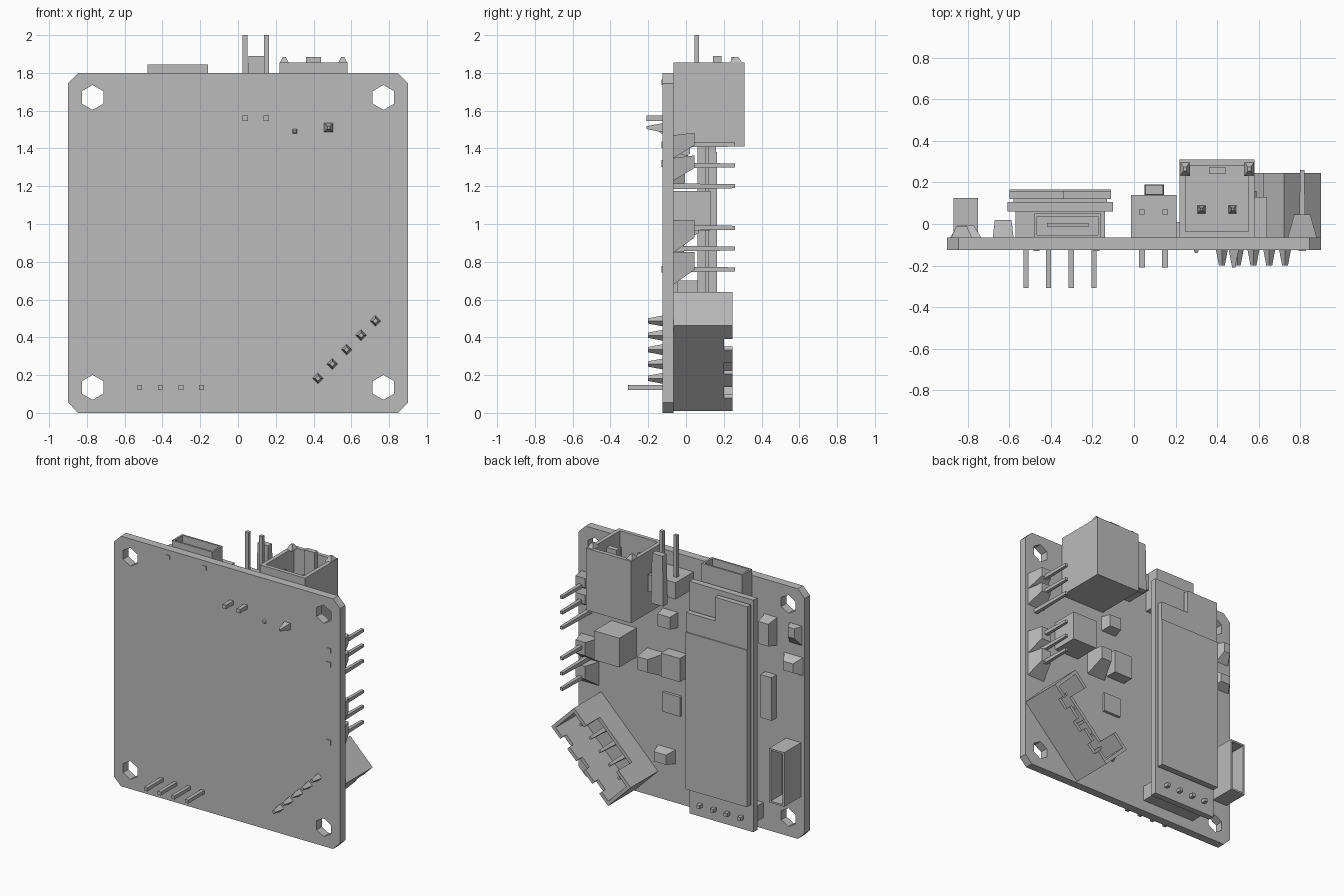
import bpy
import bmesh
from math import radians
from mathutils import Matrix, Vector

if "Cube" in bpy.data.objects:
    bpy.data.objects.remove(bpy.data.objects["Cube"], do_unlink=True)

grey = bpy.data.materials.new("plain_grey")
grey.use_nodes = True
COLOUR = (0.5, 0.5, 0.5, 1)
grey.diffuse_color = COLOUR
grey.node_tree.nodes["Principled BSDF"].inputs["Base Color"].default_value = COLOUR

BACK = -0.065    # rear surface of the board
FRONT = -0.125   # front surface of the board


def finish(name, bm, matrix=None):
    if matrix:
        bm.transform(matrix)
    bmesh.ops.recalc_face_normals(bm, faces=bm.faces[:])
    mesh = bpy.data.meshes.new(name)
    bm.to_mesh(mesh)
    bm.free()
    mesh.materials.append(grey)
    obj = bpy.data.objects.new(name, mesh)
    bpy.context.collection.objects.link(obj)
    return obj


def box(name, x, y, z, matrix=None, taper=None, scale=1.0, shift=(0, 0, 0),
        hollow=None, wall=0.03, depth=0.1):
    """Box from ranges; one side may be tapered or hollowed out."""
    bm = bmesh.new()
    bmesh.ops.create_cube(bm, size=1)
    low = Vector((x[0], y[0], z[0]))
    high = Vector((x[1], y[1], z[1]))
    size, mid = high - low, (low + high) / 2
    for v in bm.verts:
        v.co = Vector([c * s + m for c, s, m in zip(v.co, size, mid)])
    bm.normal_update()

    def side(direction):
        return max(bm.faces, key=lambda f: f.normal.dot(Vector(direction)))

    if taper:
        face = side(taper)
        centre = face.calc_center_median()
        for v in face.verts:
            v.co = centre + (v.co - centre) * scale + Vector(shift)
    if hollow:
        face = side(hollow)
        bmesh.ops.inset_individual(bm, faces=[face], thickness=wall)
        inner = bmesh.ops.extrude_discrete_faces(bm, faces=[face])["faces"][0]
        bmesh.ops.translate(bm, vec=Vector(hollow) * -depth, verts=inner.verts[:])
    return finish(name, bm, matrix)


def prism(name, points, y0, y1):
    """Extrude an outline in x and z along y."""
    bm = bmesh.new()
    face = bm.faces.new([bm.verts.new((x, y0, z)) for x, z in points])
    top = bmesh.ops.extrude_face_region(bm, geom=[face])["geom"]
    moved = [g for g in top if isinstance(g, bmesh.types.BMVert)]
    bmesh.ops.translate(bm, vec=(0, y1 - y0, 0), verts=moved)
    return finish(name, bm)


def pin(name, x, z, y0, y1, r=0.012, matrix=None, tip=1.0):
    direction = (0, 1, 0) if abs(y1) > abs(y0) else (0, -1, 0)
    return box(name, (x - r, x + r), (y0, y1), (z - r, z + r), matrix,
               taper=direction, scale=tip)


def chip(name, x, z, w, h, top, scale=1.0, shift=(0, 0, 0)):
    return box(name, (x - w / 2, x + w / 2), (BACK, top), (z - h / 2, z + h / 2),
               taper=(0, 1, 0), scale=scale, shift=shift)


# Board with clipped corners and four mounting holes
c = 0.055
outline = [(-0.9 + c, 0), (0.9 - c, 0), (0.9, c), (0.9, 1.8 - c),
           (0.9 - c, 1.8), (-0.9 + c, 1.8), (-0.9, 1.8 - c), (-0.9, c)]
board = prism("circuit_board", outline, FRONT, BACK)
for x in (-0.77, 0.77):
    for z in (0.135, 1.67):
        bm = bmesh.new()
        bmesh.ops.create_cone(bm, cap_ends=True, segments=6, radius1=0.066,
                              radius2=0.066, depth=0.4)
        cutter = finish("hole_cutter", bm,
                        Matrix.Translation((x, -0.1, z)) @ Matrix.Rotation(radians(90), 4, 'X'))
        cutter.hide_render = True
        cutter.hide_set(True)
        cut = board.modifiers.new("mounting_hole", 'BOOLEAN')
        cut.object = cutter
        cut.operation = 'DIFFERENCE'
        cut.solver = 'EXACT'
bpy.context.view_layer.objects.active = board
for modifier in list(board.modifiers):
    bpy.ops.object.modifier_apply(modifier=modifier.name)
for obj in [o for o in bpy.data.objects if o.name.startswith("hole_cutter")]:
    bpy.data.objects.remove(obj, do_unlink=True)

# Large upper socket, open at the top
box("upper_socket", (0.22, 0.58), (BACK, 0.31), (1.41, 1.855),
    hollow=(0, 0, 1), wall=0.04, depth=0.33)
for x in (0.22, 0.53):
    box("socket_corner_tip", (x, x + 0.05), (0.23, 0.3), (1.85, 1.885),
        taper=(0, 0, 1), scale=0.3)
box("socket_key", (0.36, 0.44), (0.24, 0.275), (1.7, 1.885))
for x in (0.325, 0.475):
    box("socket_contact", (x - 0.02, x + 0.02), (0.05, 0.09), (1.5, 1.8),
        taper=(0, 0, 1), scale=0.3)
pin("socket_solder_pin", 0.48, 1.51, -0.21, FRONT, 0.024, tip=0.3)
pin("socket_solder_pin", 0.3, 1.49, -0.14, FRONT, 0.012, tip=0.5)

# Two pin header with upright locking tab
box("header_body", (-0.015, 0.205), (BACK, 0.14), (1.58, 1.7))
box("header_tab", (0.05, 0.145), (0.14, 0.19), (1.53, 1.89),
    taper=(0, 0, 1), scale=0.9)
for x in (0.038, 0.15):
    box("header_pin", (x - 0.013, x + 0.013), (0.045, 0.07), (1.65, 2.0))
    pin("header_solder_pin", x, 1.56, -0.21, FRONT, 0.014)

# Cable port at the top edge
box("cable_port", (-0.48, -0.16), (BACK, 0.05), (1.56, 1.845),
    hollow=(0, 0, 1), wall=0.018, depth=0.22)
box("port_tongue", (-0.42, -0.22), (-0.015, 0.005), (1.63, 1.8))
for x in (-0.47, -0.18):
    pin("port_solder_tab", x, 1.75, -0.13, FRONT, 0.015)

# Raised display module
box("module_board", (-0.61, -0.1), (0.06, 0.105), (0.05, 1.72))
box("module_spacer", (-0.58, -0.13), (0.105, 0.125), (0.3, 1.5))
box("module_screen", (-0.6, -0.11), (0.12, 0.165), (0.25, 1.38))
box("screen_upper_strip", (-0.34, -0.11), (0.12, 0.158), (1.38, 1.52))
box("screen_upper_panel", (-0.6, -0.34), (0.12, 0.158), (1.38, 1.69))
box("module_pin_strip", (-0.57, -0.14), (BACK, 0.06), (0.08, 0.19))
for i in range(4):
    pin("module_pin", -0.52 + i * 0.109, 0.135, -0.308, 0.14, 0.0125)

# Angled five pin socket
turn = Matrix.Translation((0.585, 0, 0.325)) @ Matrix.Rotation(radians(-45), 4, 'Y')
L, W, TOP = 0.32, 0.127, 0.245
box("angled_socket_floor", (-L, L), (BACK, -0.02), (-W, W), turn)
box("angled_socket_outer_wall", (-L, L), (BACK, 0.2), (-W, -W + 0.025), turn)
for i in range(4):
    x = -0.32 + i * 0.18
    box("angled_socket_crenel", (x, x + 0.1), (0.2, TOP), (-W, -W + 0.025), turn)
box("angled_socket_inner_wall", (-L, L), (BACK, 0.09), (W - 0.025, W), turn)
for s in (-1, 1):
    ends = sorted((s * L, s * (L - 0.025)))
    box("angled_socket_end", ends, (BACK, TOP), (-W, W), turn)
    lip = sorted((s * L, s * (L - 0.14)))
    box("angled_socket_lip", lip, (0.09, TOP), (W - 0.025, W), turn)
for i in range(5):
    x = -0.215 + i * 0.1075
    pin("angled_socket_pin", x, 0.014, -0.02, 0.16, 0.016, turn, 0.6)
    pin("angled_solder_pin", x, 0.014, -0.2, FRONT, 0.02, turn, 0.5)

# Side pin headers
for name, low, high, pins in (("upper", 1.23, 1.47, (1.2, 1.31, 1.42)),
                              ("lower", 0.68, 1.02, (0.76, 0.87, 0.98))):
    mid = (low + high) / 2
    for z0, z1 in ((low, mid), (mid, high)):
        box(name + "_side_header", (0.74, 0.88), (BACK, 0.045), (z0, z1),
            taper=(0, 1, 0), scale=0.55, shift=(0, 0, 0.04))
    for z in pins:
        pin(name + "_side_pin", 0.81, z, BACK, 0.26, 0.015, tip=0.7)
for z in (0.76, 1.32, 1.42):
    pin("side_solder_pin", 0.81, z, -0.13, FRONT, 0.018)

# Small open connector on the right hand edge
box("edge_connector", (-0.87, -0.75), (BACK, 0.125), (0.31, 0.7),
    hollow=(0, 1, 0), wall=0.018, depth=0.13)

# Surface components
chip("square_block", 0.54, 1.07, 0.2, 0.21, 0.13)
chip("capacitor", 0.17, 1.32, 0.12, 0.11, 0.01, 0.8)
chip("regulator", 0.28, 0.97, 0.15, 0.17, 0.07, 0.55, (0.02, 0, 0.03))
chip("coil", 0.11, 1.01, 0.15, 0.17, 0.02)
chip("flat_chip", 0.15, 0.71, 0.14, 0.14, -0.045)
chip("long_chip", -0.63, 0.98, 0.09, 0.31, -0.01)
chip("short_chip", -0.63, 1.45, 0.1, 0.2, 0.02, 0.8)
chip("corner_button", -0.83, 1.47, 0.1, 0.14, -0.01, 0.5, (0, 0, 0.03))
chip("edge_button", -0.81, 1.25, 0.15, 0.13, -0.005, 0.5)
chip("lower_resistor", 0.2, 0.33, 0.14, 0.1, 0.01, 0.7)
